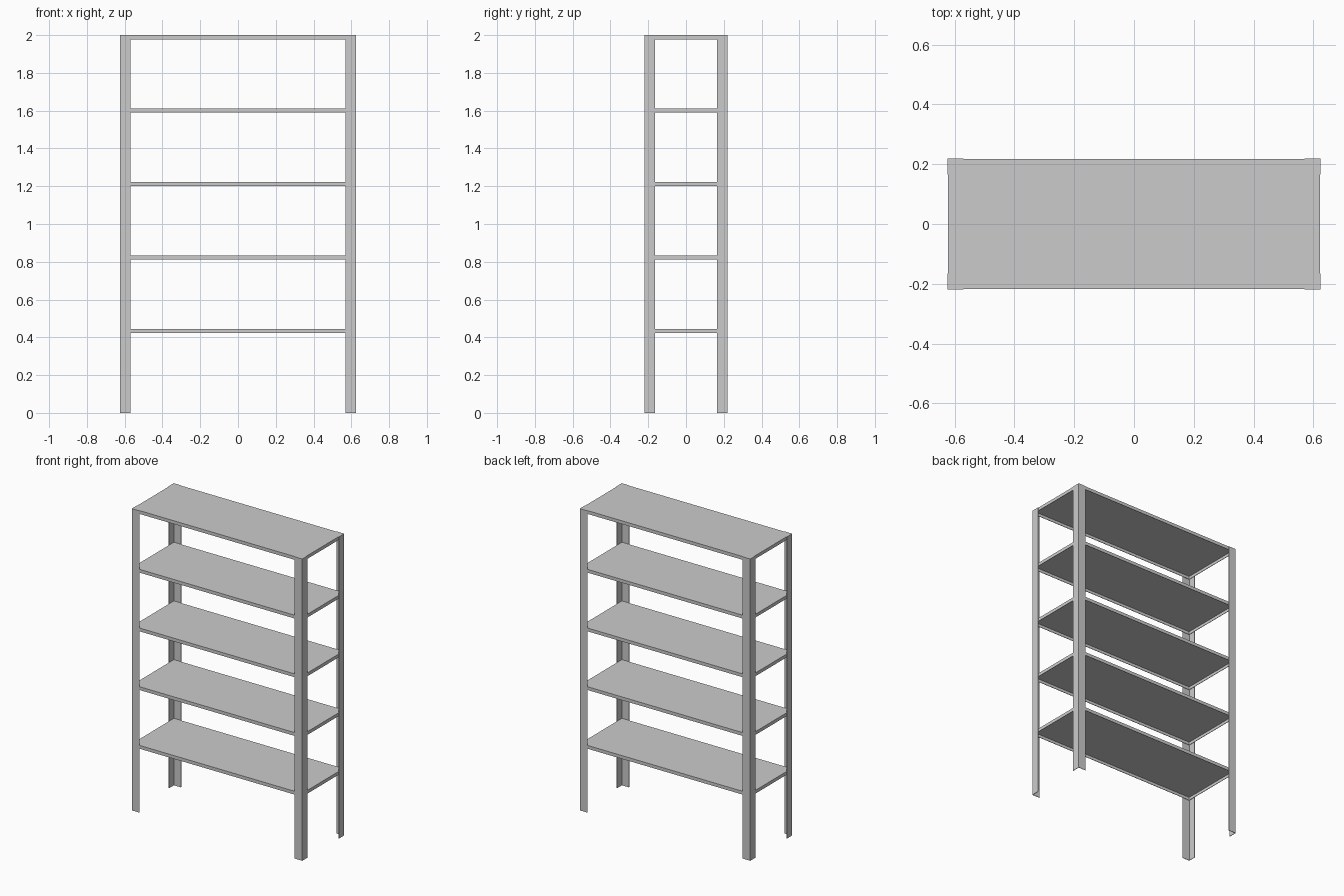
import bpy, bmesh

if "Cube" in bpy.data.objects:
    bpy.data.objects.remove(bpy.data.objects["Cube"])

W, D, H = 0.625, 0.22, 2.0      # half width, half depth, height
LEG, T = 0.055, 0.003           # angle-iron flange and sheet thickness
LIP = 0.022                     # height of the folded shelf edge


def add_object(name, bm):
    bmesh.ops.recalc_face_normals(bm, faces=bm.faces)
    mesh = bpy.data.meshes.new(name)
    bm.to_mesh(mesh)
    bm.free()
    obj = bpy.data.objects.new(name, mesh)
    bpy.context.collection.objects.link(obj)
    return obj


def angle_post(name, sx, sy):
    # L-shaped profile with its corner on the outside, extruded upwards
    profile = [(0, 0), (LEG, 0), (LEG, T), (T, T), (T, LEG), (0, LEG)]
    bm = bmesh.new()
    face = bm.faces.new([bm.verts.new((sx * (W - a), sy * (D - b), 0)) for a, b in profile])
    new = bmesh.ops.extrude_face_region(bm, geom=[face])["geom"]
    bmesh.ops.translate(bm, vec=(0, 0, H), verts=[v for v in new if isinstance(v, bmesh.types.BMVert)])
    add_object(name, bm)


def shelf(name, top):
    # tray with edges folded down, open underneath
    bm = bmesh.new()
    x, y = W - T, D - T
    rings = [(x, y, top), (x, y, top - LIP), (x - T, y - T, top - LIP), (x - T, y - T, top - T)]
    loops = [[bm.verts.new((sx * a, sy * b, z)) for sx, sy in ((-1, -1), (1, -1), (1, 1), (-1, 1))]
             for a, b, z in rings]
    for lo, hi in zip(loops, loops[1:]):
        for i in range(4):
            j = (i + 1) % 4
            bm.faces.new((lo[i], lo[j], hi[j], hi[i]))
    bm.faces.new(loops[0])
    bm.faces.new(loops[-1])
    add_object(name, bm)


for sx, side in ((-1, "left"), (1, "right")):
    for sy, end in ((-1, "front"), (1, "back")):
        angle_post(f"{end}_{side}_post", sx, sy)

for i in range(5):
    shelf(f"shelf_{i + 1}", 0.444 + 0.389 * i)
